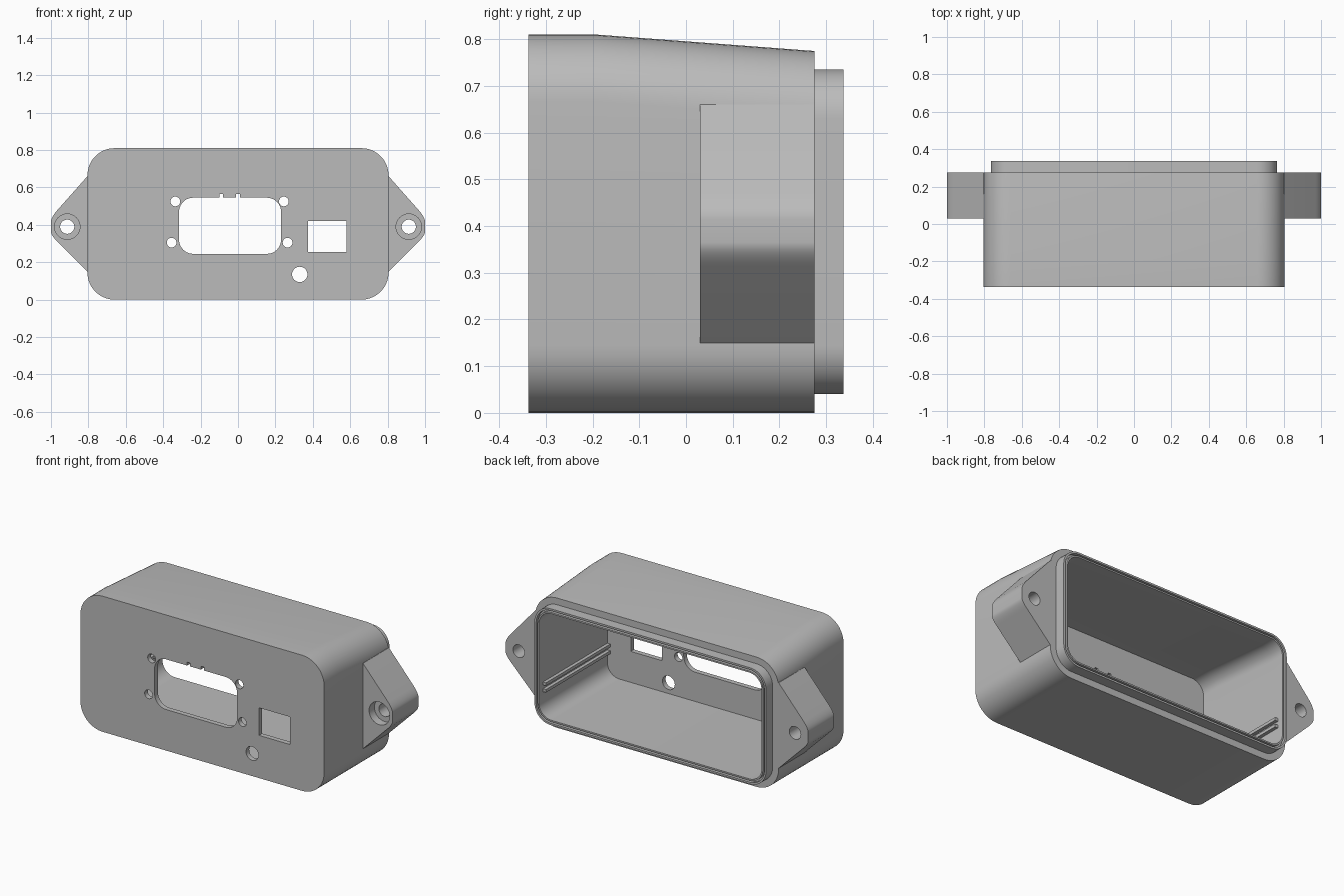
import bpy, bmesh, math
from mathutils import Vector

cube = bpy.data.objects.get("Cube")
if cube:
    bpy.data.objects.remove(cube, do_unlink=True)

grey = bpy.data.materials.new("housing grey")
grey.use_nodes = True
GREY = (0.5, 0.5, 0.5, 1)
grey.diffuse_color = GREY
grey.node_tree.nodes["Principled BSDF"].inputs["Base Color"].default_value = GREY


def round_rect(x0, x1, z0, z1, r, steps=10):
    """Outline in the xz plane with rounded corners."""
    pts = []
    centres = ((x1 - r, z1 - r), (x0 + r, z1 - r), (x0 + r, z0 + r), (x1 - r, z0 + r))
    for i, (cx, cz) in enumerate(centres):
        for k in range(steps + 1):
            a = math.pi / 2 * (i + k / steps)
            pts.append((cx + r * math.cos(a), cz + r * math.sin(a)))
    return pts


def circle(x, z, r, n=32):
    return [(x + r * math.cos(math.tau * k / n), z + r * math.sin(math.tau * k / n))
            for k in range(n)]


def rect(x0, x1, z0, z1):
    return [(x1, z1), (x0, z1), (x0, z0), (x1, z0)]


def loft(name, rings):
    """Solid through matching outlines, each given as (y, outline)."""
    bm = bmesh.new()
    loops = [[bm.verts.new((x, y, z)) for x, z in pts] for y, pts in rings]
    n = len(loops[0])
    for a, b in zip(loops, loops[1:]):
        for i in range(n):
            j = (i + 1) % n
            bm.faces.new((a[i], a[j], b[j], b[i]))
    bm.faces.new(loops[0])
    bm.faces.new(loops[-1])
    bmesh.ops.recalc_face_normals(bm, faces=bm.faces)
    mesh = bpy.data.meshes.new(name)
    bm.to_mesh(mesh)
    bm.free()
    mesh.materials.append(grey)
    ob = bpy.data.objects.new(name, mesh)
    bpy.context.collection.objects.link(ob)
    return ob


def extrude(name, pts, y0, y1):
    return loft(name, [(y0, pts), (y1, pts)])


def combine(target, other, operation):
    mod = target.modifiers.new("cut", 'BOOLEAN')
    mod.operation = operation
    mod.solver = 'EXACT'
    mod.object = other
    bpy.context.view_layer.objects.active = target
    bpy.ops.object.modifier_apply(modifier=mod.name)
    bpy.data.objects.remove(other, do_unlink=True)


def smooth(ob):
    bpy.ops.object.select_all(action='DESELECT')
    ob.select_set(True)
    bpy.context.view_layer.objects.active = ob
    bpy.ops.object.shade_smooth_by_angle(angle=math.radians(25))


FRONT, BACK, RIM = -0.337, 0.275, 0.337
INNER_FRONT = FRONT + 0.03

# Outer shell with a top that falls toward the back
housing = loft("housing", [
    (FRONT, round_rect(-0.805, 0.805, 0, 0.81, 0.145)),
    (-0.19, round_rect(-0.805, 0.805, 0, 0.81, 0.145)),
    (BACK, round_rect(-0.805, 0.805, 0, 0.775, 0.145))])

# Raised back lip
lip = extrude("lip", round_rect(-0.765, 0.765, 0.04, 0.735, 0.105), BACK - 0.03, RIM)
combine(housing, lip, 'UNION')

# Hollow interior, open at the back
cavity = loft("cavity", [
    (INNER_FRONT, round_rect(-0.735, 0.735, 0.07, 0.745, 0.08)),
    (-0.19, round_rect(-0.735, 0.735, 0.07, 0.745, 0.08)),
    (0.25, round_rect(-0.735, 0.735, 0.07, 0.705, 0.08)),
    (RIM + 0.05, round_rect(-0.735, 0.735, 0.07, 0.705, 0.08))])
combine(housing, cavity, 'DIFFERENCE')

# Sealing groove in the lip
groove = extrude("groove", round_rect(-0.754, 0.754, 0.051, 0.724, 0.096), RIM - 0.02, RIM + 0.02)
core = extrude("core", round_rect(-0.744, 0.744, 0.061, 0.714, 0.088), RIM - 0.05, RIM + 0.05)
combine(groove, core, 'DIFFERENCE')
combine(housing, groove, 'DIFFERENCE')

# Front panel openings: display window, two small keys, screw holes, socket, button
openings = [round_rect(-0.315, 0.23, 0.245, 0.545, 0.075),
            rect(-0.1, -0.08, 0.5, 0.565), rect(-0.01, 0.01, 0.5, 0.565),
            rect(0.375, 0.58, 0.255, 0.42), circle(0.33, 0.135, 0.041)]
openings += [circle(x, z, 0.026) for x, z in
             ((-0.335, 0.525), (0.245, 0.525), (-0.355, 0.305), (0.265, 0.305))]
for pts in openings:
    combine(housing, extrude("opening", pts, FRONT - 0.05, INNER_FRONT + 0.05), 'DIFFERENCE')
smooth(housing)


def ear_outline(side):
    """Tapered lug with softened tip corners."""
    pts = [(0.79, 0.15), (0.805, 0.15)]
    for a, b, c in (((0.97, 0.315), (1.0, 0.345), (1.0, 0.365)),
                    ((1.0, 0.415), (1.0, 0.438), (0.97, 0.474))):
        a, b, c = Vector(a), Vector(b), Vector(c)
        for k in range(7):
            t = k / 6
            pts.append(tuple(a * (1 - t) ** 2 + b * 2 * t * (1 - t) + c * t * t))
    pts += [(0.805, 0.66), (0.79, 0.66)]
    return [(side * x, z) for x, z in pts]


for side, label in ((1, "left"), (-1, "right")):
    # Mounting ear with counterbored hole
    ear = extrude(label + "_mounting_ear", ear_outline(side), 0.03, BACK)
    for r, depth in ((0.068, 0.08), (0.038, 0.5)):
        combine(ear, extrude("bore", circle(side * 0.913, 0.39, r), -0.02, depth), 'DIFFERENCE')
    smooth(ear)
    # Board guide rails inside the side wall
    for z, level in ((0.205, "lower"), (0.245, "upper")):
        extrude(f"{label}_{level}_guide_rail",
                rect(*sorted((side * 0.715, side * 0.74)), z, z + 0.018), INNER_FRONT - 0.005, 0.3)
